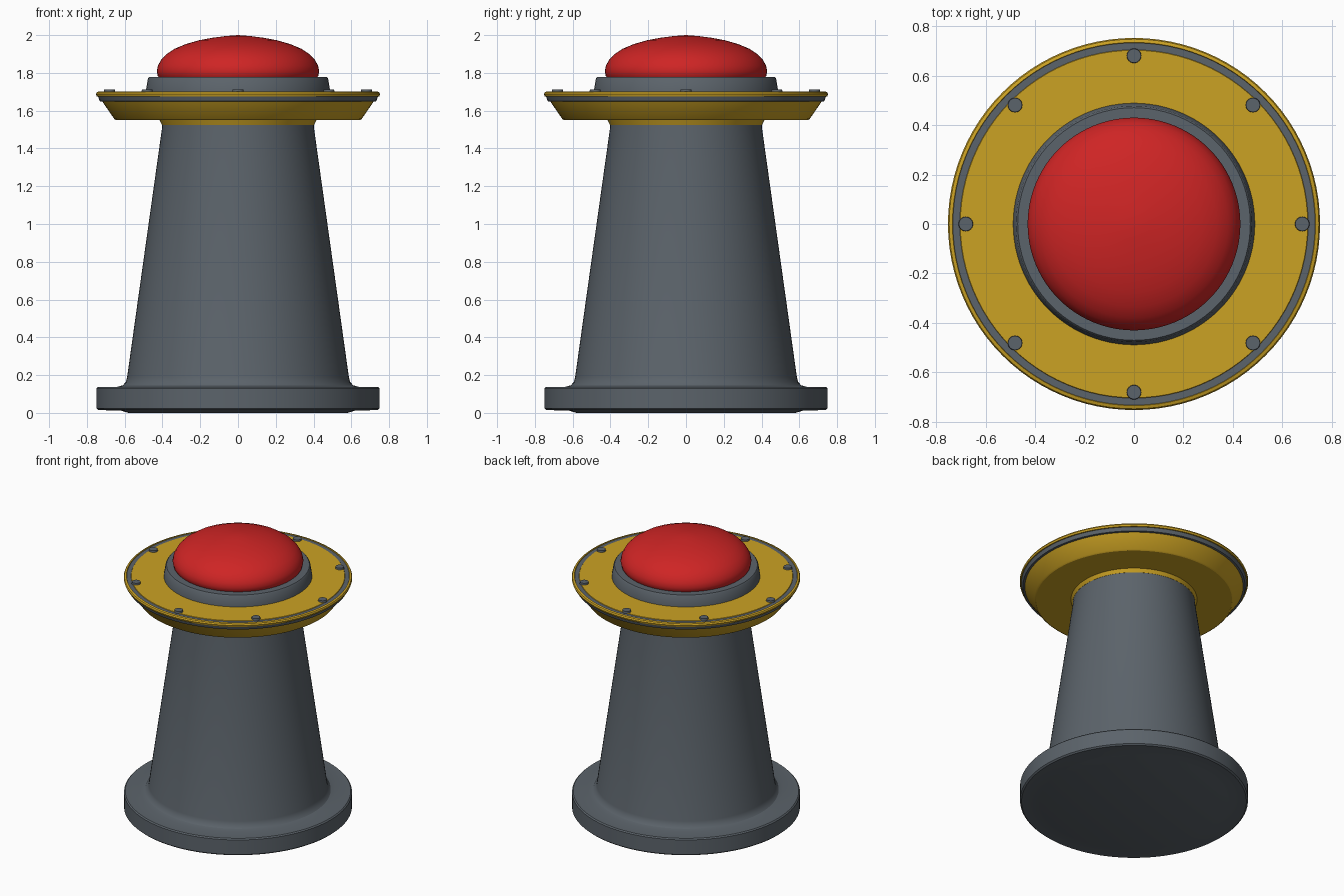
import bpy, bmesh, math
from mathutils import Matrix

if "Cube" in bpy.data.objects:
    bpy.data.objects.remove(bpy.data.objects["Cube"], do_unlink=True)

SIDES = 96


def make_material(name, rgb, roughness=0.6):
    m = bpy.data.materials.new(name)
    m.use_nodes = True
    m.diffuse_color = (*rgb, 1)
    shader = m.node_tree.nodes["Principled BSDF"]
    shader.inputs["Base Color"].default_value = (*rgb, 1)
    shader.inputs["Roughness"].default_value = roughness
    return m


grey = make_material("slate grey", (0.105, 0.125, 0.145))
gold = make_material("warning yellow", (0.6, 0.36, 0.017))
red = make_material("button red", (0.62, 0.018, 0.018), 0.4)


def finish(name, bm, materials, angle):
    bmesh.ops.recalc_face_normals(bm, faces=bm.faces)
    mesh = bpy.data.meshes.new(name)
    bm.to_mesh(mesh)
    bm.free()
    for m in materials:
        mesh.materials.append(m)
    obj = bpy.data.objects.new(name, mesh)
    bpy.context.collection.objects.link(obj)
    bpy.ops.object.select_all(action="DESELECT")
    obj.select_set(True)
    bpy.context.view_layer.objects.active = obj
    bpy.ops.object.shade_smooth_by_angle(angle=math.radians(angle))
    return obj


def lathe(name, profile, materials, angle=30, bands=()):
    """Spin a (radius, z) profile; segments listed in bands take the second material."""
    bm = bmesh.new()
    rings = []
    for r, z in profile:
        if r == 0:
            rings.append([bm.verts.new((0, 0, z))] * SIDES)
        else:
            rings.append([bm.verts.new((r * math.cos(a), r * math.sin(a), z))
                          for a in (math.tau * i / SIDES for i in range(SIDES))])
    for k, (low, high) in enumerate(zip(rings, rings[1:])):
        for i in range(SIDES):
            j = (i + 1) % SIDES
            corners = dict.fromkeys((low[i], low[j], high[j], high[i]))
            face = bm.faces.new(list(corners))
            face.material_index = int(k in bands)
    return finish(name, bm, materials, angle)


# Tapered pedestal with a round foot and a small fillet where they meet
lathe("pedestal", [(0, 0), (0.58, 0), (0.62, 0.012), (0.74, 0.015), (0.75, 0.024),
                   (0.75, 0.13), (0.742, 0.138), (0.64, 0.138), (0.61, 0.146),
                   (0.594, 0.163), (0.587, 0.19), (0.402, 1.51), (0.402, 1.56), (0, 1.56)],
      [grey])

# Flared collar: grey seam round the rim and grey groove on the top face
lathe("collar", [(0.39, 1.52), (0.403, 1.525), (0.415, 1.55), (0.645, 1.55), (0.655, 1.556),
                 (0.718, 1.648), (0.732, 1.65), (0.741, 1.675), (0.748, 1.676),
                 (0.752, 1.688), (0.747, 1.698), (0.734, 1.702), (0.732, 1.697),
                 (0.704, 1.697), (0.702, 1.7), (0.4, 1.7)],
      [gold, grey], bands=(5, 6, 12))

# Bezel that holds the button
lathe("button_bezel", [(0.49, 1.69), (0.487, 1.71), (0.477, 1.77), (0.47, 1.778),
                       (0.4, 1.778)], [grey], angle=40)

# Domed push button
lathe("push_button", [(0.415, 1.77), (0.425, 1.785), (0.43, 1.81), (0.424, 1.838),
                      (0.408, 1.868), (0.38, 1.898), (0.335, 1.928), (0.275, 1.953),
                      (0.205, 1.973), (0.135, 1.986), (0.065, 1.995), (0, 2)],
      [red], angle=60)

# Ring of flat bolt heads
bm = bmesh.new()
for i in range(8):
    place = Matrix.Rotation(math.tau * i / 8, 4, "Z") @ Matrix.Translation((0.68, 0, 1.7))
    bmesh.ops.create_cone(bm, cap_ends=True, segments=24, radius1=0.031, radius2=0.028,
                          depth=0.024, matrix=place)
finish("collar_bolts", bm, [grey], 30)
